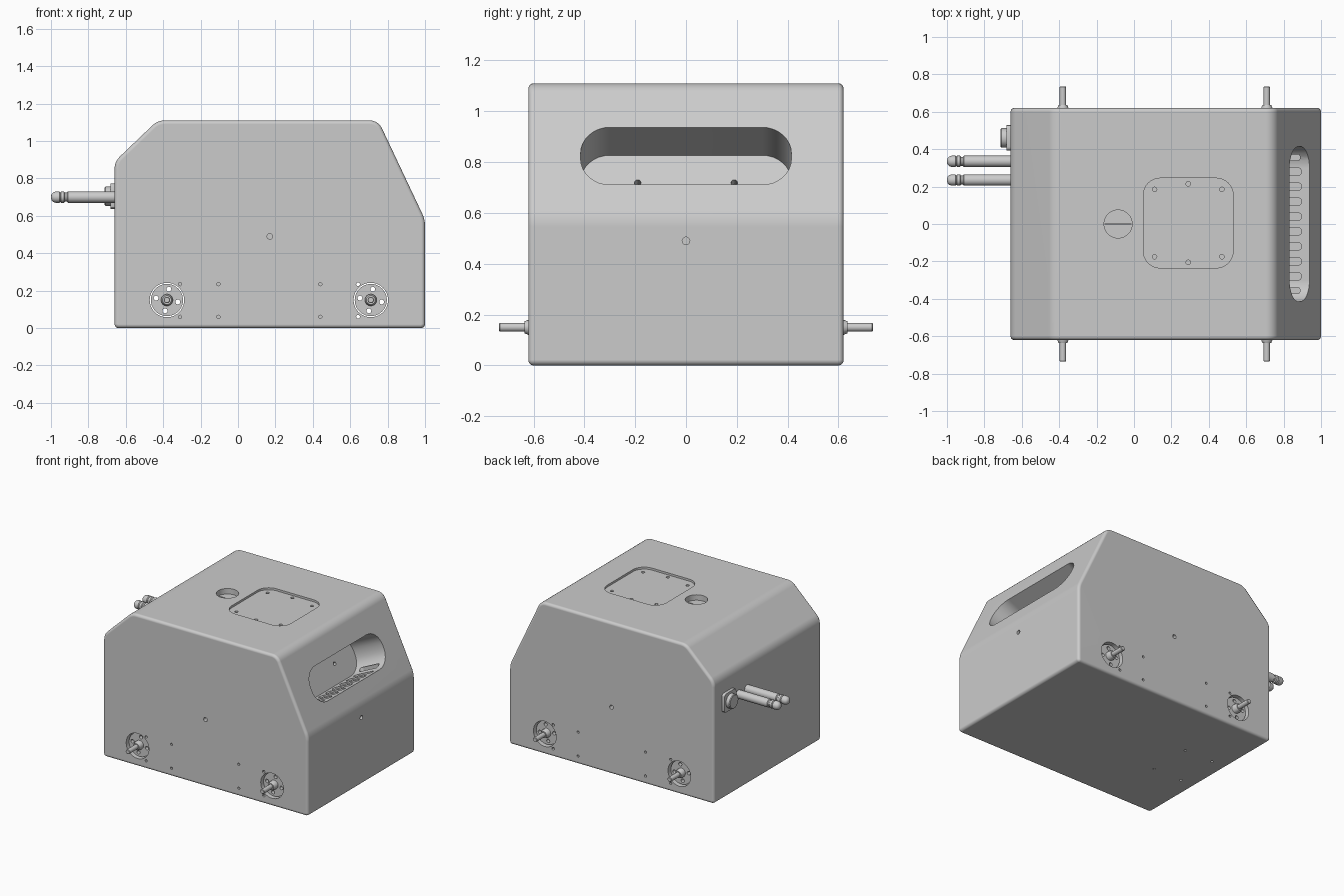
import bpy, bmesh
from math import sin, cos, pi, radians, atan2
from mathutils import Matrix, Vector

cube = bpy.data.objects.get("Cube")
if cube:
    bpy.data.objects.remove(cube)

grey = bpy.data.materials.new("light_grey")
grey.use_nodes = True
COLOUR = (0.6, 0.6, 0.6, 1)
grey.diffuse_color = COLOUR
grey.node_tree.nodes["Principled BSDF"].inputs["Base Color"].default_value = COLOUR


def frame(x, y, origin=(0, 0, 0)):
    x, y = Vector(x).normalized(), Vector(y).normalized()
    m = Matrix((x, y, x.cross(y))).transposed().to_4x4()
    m.translation = Vector(origin)
    return m


def skin(name, rings):
    """Skin anticlockwise point loops from low to high and cap both ends."""
    bm = bmesh.new()
    loops = [[bm.verts.new(p) for p in ring] for ring in rings]
    for a, b in zip(loops, loops[1:]):
        for i in range(len(a)):
            j = (i + 1) % len(a)
            bm.faces.new((a[i], a[j], b[j], b[i]))
    bm.faces.new(loops[0][::-1])
    bm.faces.new(loops[-1])
    bm.normal_update()
    mesh = bpy.data.meshes.new(name)
    bm.to_mesh(mesh)
    bm.free()
    mesh.materials.append(grey)
    ob = bpy.data.objects.new(name, mesh)
    bpy.context.collection.objects.link(ob)
    return ob


def prism(name, pts, m, z0, z1):
    return skin(name, [[m @ Vector((x, y, z)) for x, y in pts] for z in sorted((z0, z1))])


def circle(r, x=0, y=0, n=24):
    return [(x + r * cos(2 * pi * i / n), y + r * sin(2 * pi * i / n)) for i in range(n)]


def rounded(hx, hy, r, cx=0, cy=0, n=8):
    pts = []
    for q, (sx, sy) in enumerate(((1, 1), (-1, 1), (-1, -1), (1, -1))):
        for i in range(n + 1):
            a = pi / 2 * (q + i / n)
            pts.append((cx + sx * (hx - r) + r * cos(a), cy + sy * (hy - r) + r * sin(a)))
    return pts


def fillet(corners, inset, n=5):
    """Convex outline with rounded corners, moved inwards by inset."""
    pts = []
    for i, (x, y, r) in enumerate(corners):
        v = Vector((x, y))
        d1 = (v - Vector(corners[i - 1][:2])).normalized()
        d2 = (Vector(corners[(i + 1) % len(corners)][:2]) - v).normalized()
        n1, n2 = Vector((d1.y, -d1.x)), Vector((d2.y, -d2.x))
        c = v - (n1 + n2) * r / (1 + n1.dot(n2))
        start, turn = atan2(n1.y, n1.x), atan2(d1.cross(d2), d1.dot(d2))
        for k in range(n + 1):
            a = start + turn * k / n
            pts.append((c.x + (r - inset) * cos(a), c.y + (r - inset) * sin(a)))
    return pts


def lathe(name, profile, m, n=24):
    return skin(name, [[m @ Vector((x, y, z)) for x, y in circle(r, n=n)] for r, z in profile])


def activate(ob):
    bpy.ops.object.select_all(action='DESELECT')
    ob.select_set(True)
    bpy.context.view_layer.objects.active = ob


def cut(ob, pts, m, z0, z1):
    """Cut one prism away, keeping the first solver result that preserves the extents."""
    cutter = prism("cutter", pts, m, z0, z1)
    cutter.hide_render = True
    activate(ob)
    bpy.context.view_layer.update()
    size = ob.dimensions.copy()
    for solver in ('EXACT', 'MANIFOLD'):
        mod = ob.modifiers.new("cut", 'BOOLEAN')
        mod.operation, mod.solver, mod.object = 'DIFFERENCE', solver, cutter
        result = ob.evaluated_get(bpy.context.evaluated_depsgraph_get())
        if (result.dimensions - size).length < .01:
            bpy.ops.object.modifier_apply(modifier=mod.name)
            break
        ob.modifiers.remove(mod)
    bpy.data.objects.remove(cutter)


FRONT = frame((1, 0, 0), (0, 0, 1))
PLUS_X = frame((0, 1, 0), (0, 0, 1))
TOP = Matrix.Identity(4)
HALF, HEIGHT, RIM = 0.62, 1.11, 0.02
AXLES, AXLE_Z = (-0.38, 0.71), 0.15

# Housing: rounded side profile, with quarter-round rims at front and back
side = [(-.66, 0, .022), (1, 0, .022), (1, .58, .15), (.75, HEIGHT, .07),
        (-.43, HEIGHT, .09), (-.66, .89, .09)]
quarter = [(RIM * (1 - sin(pi / 8 * k)), HALF - RIM * (1 - cos(pi / 8 * k))) for k in range(5)]
steps = [(d, -z) for d, z in quarter] + [(d, z) for d, z in quarter[::-1]]
housing = skin("housing", [[FRONT @ Vector((x, y, z)) for x, y in fillet(side, d)]
                           for d, z in steps])

# Tilted handle pocket, set square to the sloping face
normal, slope = Vector((.904, 0, .427)), Vector((-.427, 0, .904))
centre = (.887, 0, .825)
pocket = frame((0, 1, 0), slope, centre)
cut(housing, rounded(.415, .125, .115), pocket, -.26, .05)

# Axle bores, screw holes on front and back
for x in AXLES:
    cut(housing, circle(.092, x, AXLE_Z, 40), FRONT, -.7, .7)
for z in (.06, .235):
    cut(housing, circle(.01, .642, z, 12), FRONT, -.7, .7)
    for x in (-.31, -.105, .44):
        for s in (-1, 1):
            cut(housing, circle(.009, x, z, 12), FRONT, s * .58, s * .7)
for s in (-1, 1):
    cut(housing, circle(.015, .17, .49, 16), FRONT, s * .56, s * .7)
cut(housing, circle(.015, 0, .49, 16), PLUS_X, .94, 1.1)

# Screw holes underneath
for x in (-.54, -.31):
    for y in (-.16, .16):
        cut(housing, circle(.009, x, y, 12), TOP, -.05, .03)

# Round slotted recess and shallow hatch recess with screw holes on the roof
cut(housing, circle(.075, -.085, 0, 40), TOP, HEIGHT - .04, HEIGHT + .1)
cut(housing, rounded(.07, .003, .002, -.085, 0, 2), TOP, HEIGHT - .05, HEIGHT - .02)
cut(housing, rounded(.24, .24, .09, .29, .005), TOP, HEIGHT - .015, HEIGHT + .1)
for x, y in ((.11, .18), (.47, .18), (.29, .21)):
    for s in (-1, 1):
        cut(housing, circle(.012, x, .005 + s * y, 16), TOP, HEIGHT - .05, HEIGHT + .05)

# Comb of slots in the pocket floor and two holes in its back
pocket_floor = frame((0, 1, 0), normal, centre)
for i in range(10):
    cut(housing, rounded(.02, .085, .019, -.36 + .08 * i, -.135, 5), pocket_floor, .1, .155)
for y in (-.19, .19):
    cut(housing, circle(.013, y, .005, 12), pocket, -.3, -.2)

parts = [housing]

# Axle discs, bosses and shafts on both sides
for side_name, s in (("front", 1), ("back", -1)):
    for end, x in zip(("right", "left"), AXLES):
        tag = side_name + "_" + end
        disc = prism("axle_disc_" + tag, circle(.086, x, AXLE_Z, 40), FRONT, s * .56, s * .595)
        for k in range(4):
            a = radians(80 + 90 * k)
            cut(disc, circle(.013, x + .059 * cos(a), AXLE_Z + .059 * sin(a), 16),
                FRONT, s * .5, s * .65)
        axis = frame((s, 0, 0), (0, 0, 1), (x, 0, AXLE_Z))
        parts += [disc,
                  lathe("axle_boss_" + tag, [(.032, .58), (.032, .615), (.024, .635)], axis, 16),
                  lathe("axle_shaft_" + tag, [(.017, .55), (.017, .732), (.014, .735)], axis, 16)]

# Twin plug pins with a grooved rounded tip
pin = [(.03, -.05), (.03, .25), (.024, .255), (.024, .265), (.03, .27), (.03, .285),
       (.025, .29), (.03, .295), (.03, .315), (.026, .328), (.018, .336), (.006, .34)]
for n, y in enumerate((.235, .335)):
    parts.append(lathe(f"plug_pin_{n + 1}", pin, frame((0, -1, 0), (0, 0, 1), (-.66, y, .7))))

# Socket: square flange and round knob beside the pins
socket = frame((0, -1, 0), (0, 0, 1), (-.66, .46, .705))
parts.append(prism("socket_flange", rounded(.068, .068, .02, n=3), socket, -.03, .022))
parts.append(lathe("socket_knob", [(.052, 0), (.052, .048), (.047, .053)], socket, 28))

for ob in parts:
    activate(ob)
    bpy.ops.object.shade_smooth_by_angle(angle=radians(30))
housing.modifiers.new("even_shading", 'WEIGHTED_NORMAL').keep_sharp = True
